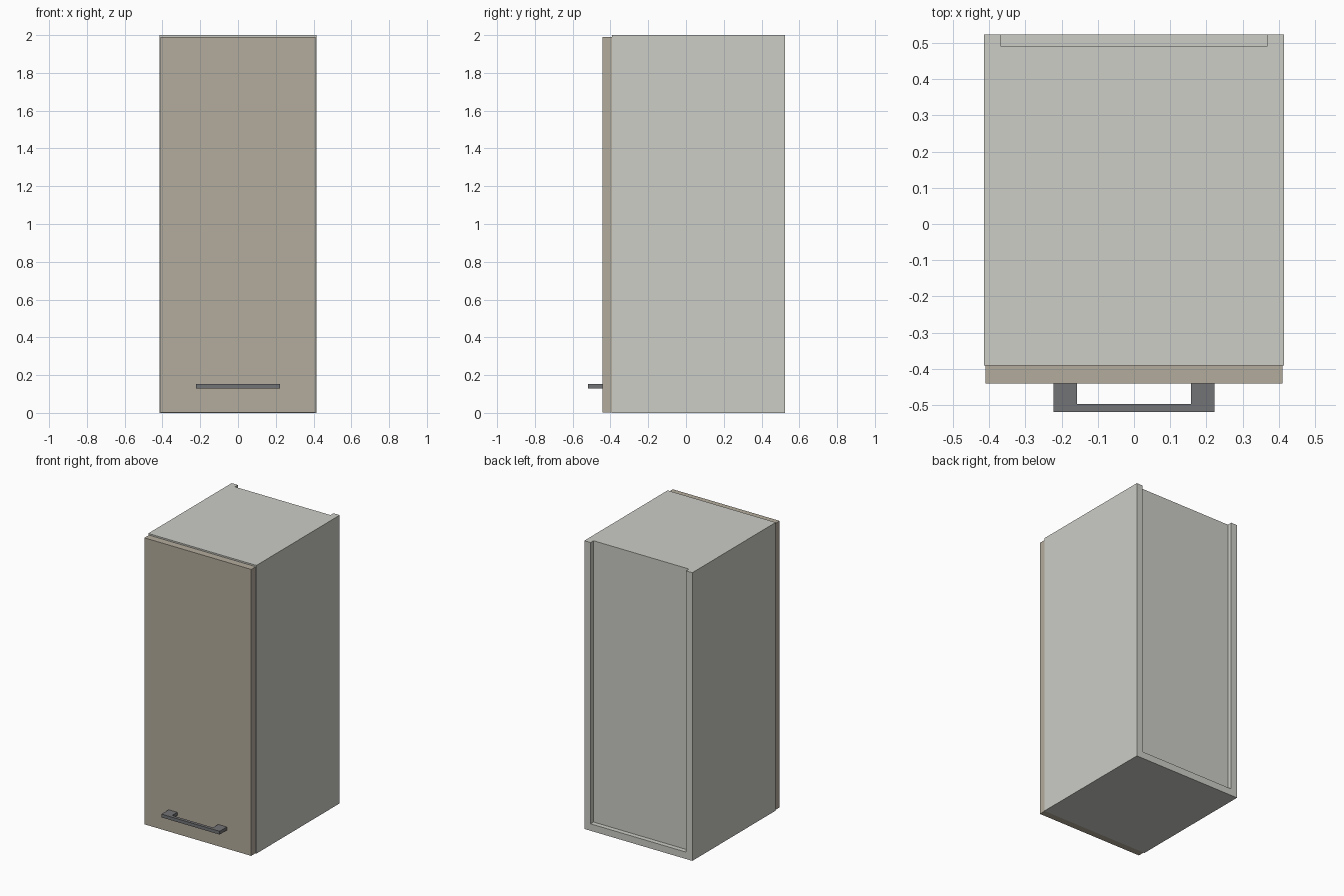
import bpy
import bmesh

if "Cube" in bpy.data.objects:
    bpy.data.objects.remove(bpy.data.objects["Cube"])


def material(name, rgb):
    """Flat material from 0-255 sRGB values."""
    def lin(c):
        c /= 255
        return c / 12.92 if c <= 0.04045 else ((c + 0.055) / 1.055) ** 2.4
    m = bpy.data.materials.new(name)
    m.diffuse_color = (*[lin(c) for c in rgb], 1)
    m.use_nodes = True
    m.node_tree.nodes["Principled BSDF"].inputs["Base Color"].default_value = m.diffuse_color
    return m


def prism(name, outline, z0, z1, mat):
    """Extrude an xy outline (counter-clockwise) from z0 to z1."""
    bm = bmesh.new()
    face = bm.faces.new([bm.verts.new((x, y, z0)) for x, y in outline])
    top = bmesh.ops.extrude_face_region(bm, geom=[face])["geom"]
    verts = [v for v in top if isinstance(v, bmesh.types.BMVert)]
    bmesh.ops.translate(bm, verts=verts, vec=(0, 0, z1 - z0))
    bmesh.ops.recalc_face_normals(bm, faces=bm.faces)
    mesh = bpy.data.meshes.new(name)
    bm.to_mesh(mesh)
    bm.free()
    mesh.materials.append(mat)
    obj = bpy.data.objects.new(name, mesh)
    bpy.context.collection.objects.link(obj)
    return obj


def board(name, x0, x1, y0, y1, z0, z1, mat):
    return prism(name, [(x0, y0), (x1, y0), (x1, y1), (x0, y1)], z0, z1, mat)


carcass = material("pale grey board", (204, 205, 198))
door_mat = material("taupe front", (180, 171, 156))
metal = material("dark grey metal", (114, 115, 117))

W, T = 0.415, 0.048          # half width, board thickness
IN = W - T                   # inner half width
FRONT, BACK, H = -0.391, 0.523, 2.0

# Side panels
for side, s in (("left", -1), ("right", 1)):
    x0, x1 = sorted((s * IN, s * W))
    board(side + "_side_panel", x0, x1, FRONT, BACK, 0, H, carcass)

# Bottom runs full depth, top stops at the recessed back panel
board("bottom_panel", -IN, IN, FRONT, BACK, 0, T, carcass)
board("top_panel", -IN, IN, FRONT, 0.483, H - T, H, carcass)
board("back_panel", -IN, IN, 0.483, 0.49, T, H, carcass)

# Door
board("door", -0.41, 0.41, -0.441, FRONT, 0.002, 1.99, door_mat)

# Bow handle as one U-shaped profile
half = [(0.157, -0.498), (0.157, -0.441), (0.223, -0.441), (0.223, -0.52)]
outline = half + [(-x, y) for x, y in reversed(half)]
prism("door_handle", outline, 0.13, 0.153, metal)
